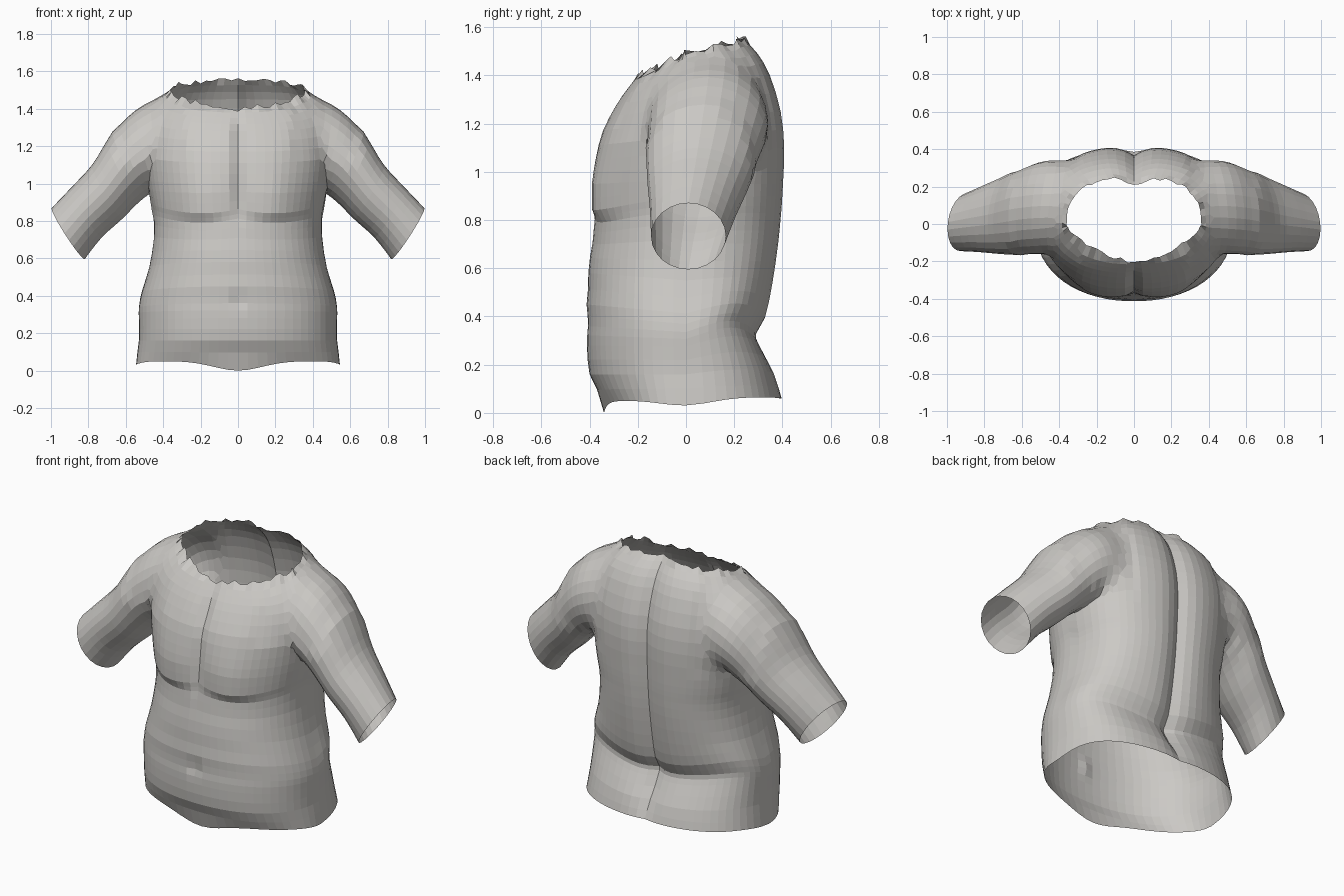
import bpy, bmesh, math, random
from mathutils import Vector

random.seed(4)
cube = bpy.data.objects.get("Cube")
if cube:
    bpy.data.objects.remove(cube, do_unlink=True)

cloth = bpy.data.materials.new("pale_grey_cloth")
cloth.use_nodes = True
colour = (0.6, 0.585, 0.56, 1)
cloth.diffuse_color = colour
cloth.node_tree.nodes["Principled BSDF"].inputs["Base Color"].default_value = colour


def spline(rows, steps):
    """Smoothly interpolate tuples of section values."""
    result = []
    for i in range(len(rows) - 1):
        p = [rows[max(0, min(len(rows) - 1, i + k))] for k in (-1, 0, 1, 2)]
        for s in range(steps):
            t = s / steps
            result.append([b + t * (c - a) / 2 + t * t * (a - 2.5 * b + 2 * c - d / 2)
                           + t ** 3 * (3 * (b - c) + d - a) / 2
                           for a, b, c, d in zip(*p)])
    return result + [list(rows[-1])]


def loft(name, rings):
    """Skin the rings; the end caps use slot 1 so they can be opened later."""
    bm = bmesh.new()
    grid = [[bm.verts.new(p) for p in ring] for ring in rings]
    n = len(grid[0])
    for low, high in zip(grid, grid[1:]):
        for j in range(n):
            k = (j + 1) % n
            bm.faces.new((low[j], low[k], high[k], high[j]))
    for ring in (grid[0], grid[-1]):
        hub = bm.verts.new(sum((v.co for v in ring), Vector()) / n)
        for j in range(n):
            bm.faces.new((ring[j], ring[(j + 1) % n], hub)).material_index = 1
    bmesh.ops.recalc_face_normals(bm, faces=bm.faces)
    mesh = bpy.data.meshes.new(name)
    bm.to_mesh(mesh)
    bm.free()
    for _ in range(2):
        mesh.materials.append(cloth)
    ob = bpy.data.objects.new(name, mesh)
    bpy.context.collection.objects.link(ob)
    return ob


def bell(v, centre, width):
    return math.exp(-((v - centre) / width) ** 2)


# Torso sections: front height, back height, half width, front y, back y
torso_rows = [
    (.05, .06, .545, -.34, .40), (.16, .16, .53, -.40, .37),
    (.28, .27, .53, -.41, .31), (.36, .32, .53, -.41, .295),
    (.45, .39, .515, -.41, .335), (.58, .53, .475, -.405, .365),
    (.70, .70, .45, -.39, .39), (.79, .80, .45, -.38, .40),
    (.84, .86, .46, -.38, .405), (.95, .95, .475, -.38, .41),
    (1.05, 1.1, .49, -.37, .415), (1.17, 1.25, .50, -.345, .40),
    (1.28, 1.4, .48, -.29, .355), (1.35, 1.49, .43, -.24, .305),
    (1.40, 1.55, .36, -.2, .25)]


def torso_ring(row, first, last, count=64):
    zf, zb, hw, yf, yb = row
    ring = []
    for j in range(count):
        a = math.tau * j / count
        c, back = math.cos(a), math.sin(a) > 0
        n = 2.6 if back else (1.5 if last else 2.2)
        depth = max(0, 1 - abs(c) ** n) ** (1 / n)
        x, y = hw * c, depth * (yb if back else yf)
        mix = .62 + depth * (.38 if back else -.62)
        z = zf + (zb - zf) * mix
        if back:
            # Spine groove between rounded halves, and a fold rising to the sides
            y -= (.02 * bell(x, 0, .03) + .028 * bell(x, 0, .08)) * min(1, z / .2)
            z += .12 * c * c * bell(z, .36, .2) * depth
        else:
            # Chest mounds ending in a crisp curved lower fold
            rise = min(1, max(0, (z - .79) / .05)) * min(1, max(0, (1.25 - z) / .3))
            y -= .028 * rise * bell(abs(x), .21, .14)
            z += .6 * (abs(x) - .2) ** 2 * bell(z, .82, .12)
            # Breastbone line, open collar slit, navel and faint belly folds
            y += .025 * bell(x, 0, .03) * (bell(z, 1, .18) + bell(z, 1.25, .1))
            y += .014 * bell(x, 0, .03) * bell(z, .37, .04)
            y += .003 * math.sin(z * 38) * depth * bell(z, .5, .2)
        if first:
            # Wavy hem that dips at the front and sides
            z -= .05 * bell(x, 0, .18) * (not back) + .025 * bell(y, 0, .15)
        if last:
            # Torn collar
            z += random.uniform(-.015, .015)
            y += random.uniform(-.01, .01)
        ring.append((x, y, z))
    return ring


sections = spline(torso_rows, 2)
shirt = loft("shirt", [torso_ring(r, i == 0, i == len(sections) - 1)
                       for i, r in enumerate(sections)])

# Sleeve sections: upper x and z, lower x and z, centre y, half depth
sleeve_rows = [
    (.30, 1.43, .28, 1.02, .10, .20), (.45, 1.47, .38, .97, .10, .26),
    (.60, 1.375, .46, .95, .09, .26), (.70, 1.23, .53, .90, .07, .235),
    (.78, 1.10, .62, .81, .05, .21), (.89, .98, .73, .71, .03, .18),
    (.995, .87, .82, .595, .01, .155)]


def sleeve_ring(row, side, count=24):
    xu, zu, xl, zl, yc, b = row
    ring = []
    for j in range(count):
        a = math.tau * j / count
        t = (1 + math.cos(a)) / 2
        ring.append((side * (xl + (xu - xl) * t - .02 * math.sin(a)),
                     yc + b * math.sin(a), zl + (zu - zl) * t))
    return ring


bpy.context.view_layer.objects.active = shirt
for side, label in ((1, "left"), (-1, "right")):
    sleeve = loft(label + "_sleeve", [sleeve_ring(r, side) for r in spline(sleeve_rows, 3)])
    mod = shirt.modifiers.new("join", "BOOLEAN")
    mod.operation, mod.solver, mod.object = "UNION", "EXACT", sleeve
    bpy.ops.object.modifier_apply(modifier=mod.name)
    bpy.data.objects.remove(sleeve, do_unlink=True)

# Open the collar, hem and cuffs, then soften the shoulder joins
bm = bmesh.new()
bm.from_mesh(shirt.data)
bmesh.ops.delete(bm, geom=[f for f in bm.faces if f.material_index == 1], context="FACES")
bmesh.ops.remove_doubles(bm, verts=bm.verts, dist=.01)
joins = [v for v in bm.verts if not v.is_boundary and .3 < abs(v.co.x) < .66
         and v.co.z > (1.0 if v.co.y > .1 else 1.13)]
for _ in range(8):
    bmesh.ops.smooth_vert(bm, verts=joins, factor=.5, use_axis_x=True, use_axis_y=True, use_axis_z=True)
bm.to_mesh(shirt.data)
bm.free()
while len(shirt.data.materials) > 1:
    shirt.data.materials.pop()
